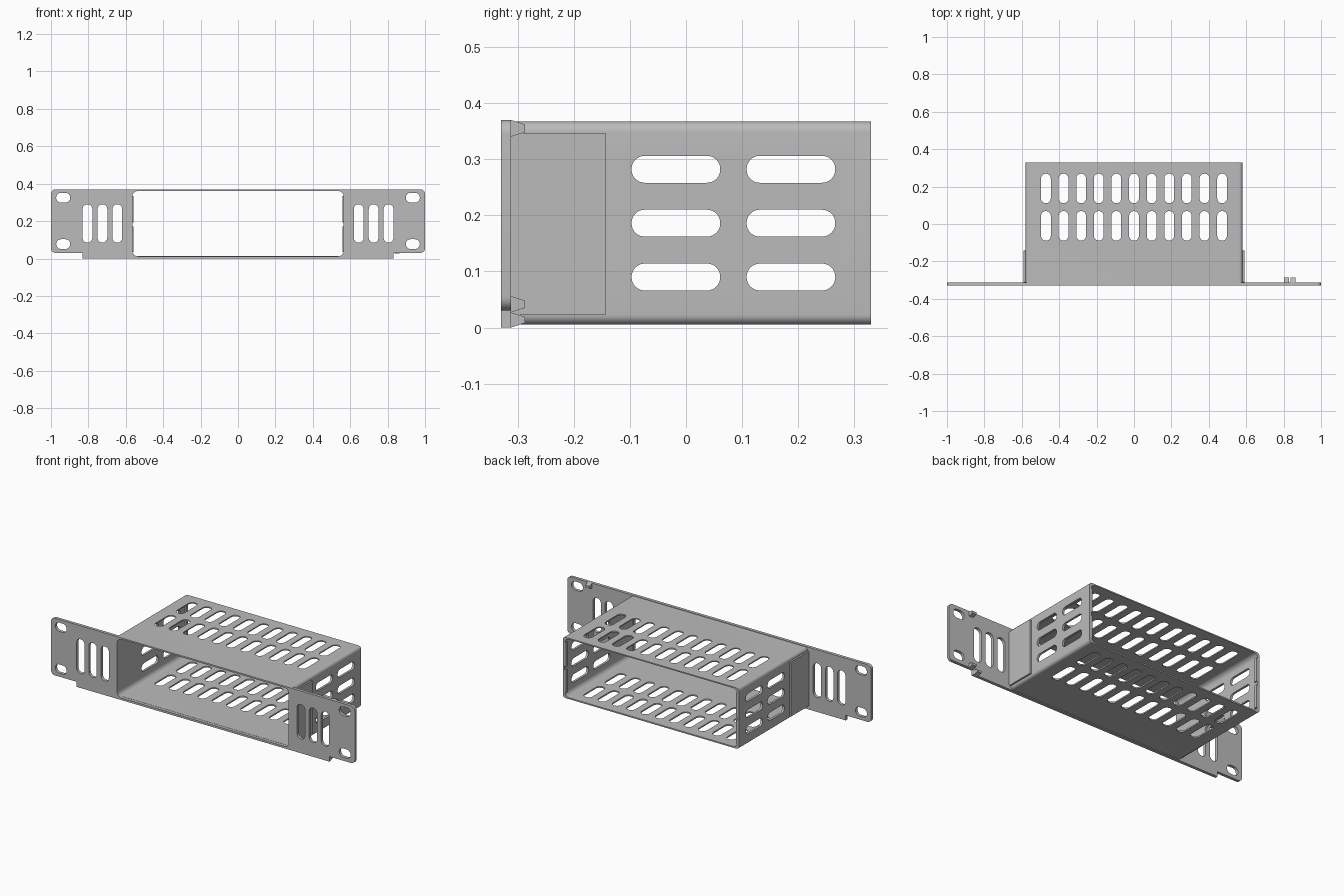
import bpy, bmesh, math
from mathutils import Vector

if "Cube" in bpy.data.objects:
    bpy.data.objects.remove(bpy.data.objects["Cube"])

grey = bpy.data.materials.new("light grey")
grey.use_nodes = True
colour = (0.5, 0.5, 0.5, 1)
grey.diffuse_color = colour
grey.node_tree.nodes["Principled BSDF"].inputs["Base Color"].default_value = colour

# Maps (u, v, depth) to world space for a prism along each axis
AXES = {
    "x": lambda u, v, d: Vector((d, u, v)),
    "y": lambda u, v, d: Vector((u, d, v)),
    "z": lambda u, v, d: Vector((u, v, d)),
}


def rounded(u0, u1, v0, v1, r, steps=8):
    """Outline of a rectangle with rounded corners."""
    corners = [(u1 - r, v1 - r), (u0 + r, v1 - r), (u0 + r, v0 + r), (u1 - r, v0 + r)]
    pts = []
    for i, (cu, cv) in enumerate(corners):
        for k in range(steps + 1):
            a = math.pi / 2 * (i + k / steps)
            pts.append((cu + r * math.cos(a), cv + r * math.sin(a)))
    return pts


def add_prism(bm, pts, axis, d0, d1):
    to_world = AXES[axis]
    low = [bm.verts.new(to_world(u, v, d0)) for u, v in pts]
    high = [bm.verts.new(to_world(u, v, d1)) for u, v in pts]
    bm.faces.new(low)
    bm.faces.new(high[::-1])
    n = len(pts)
    for i in range(n):
        bm.faces.new((low[i], high[i], high[(i + 1) % n], low[(i + 1) % n]))


def make(name, prisms):
    """Object made of separate prisms, each (points, axis, start, end)."""
    bm = bmesh.new()
    for prism in prisms:
        add_prism(bm, *prism)
    bmesh.ops.remove_doubles(bm, verts=bm.verts, dist=0.00005)
    bmesh.ops.recalc_face_normals(bm, faces=bm.faces)
    mesh = bpy.data.meshes.new(name)
    bm.to_mesh(mesh)
    bm.free()
    mesh.materials.append(grey)
    obj = bpy.data.objects.new(name, mesh)
    bpy.context.collection.objects.link(obj)
    return obj


def cut(obj, *groups):
    """Subtract each group of prisms, then bake the result."""
    cutters = []
    for prisms in groups:
        cutter = make("cutter", prisms)
        cutter.hide_render = True
        mod = obj.modifiers.new("cut", "BOOLEAN")
        mod.operation = "DIFFERENCE"
        mod.solver = "EXACT"
        mod.object = cutter
        cutters.append(cutter)
    graph = bpy.context.evaluated_depsgraph_get()
    baked = bpy.data.meshes.new_from_object(obj.evaluated_get(graph))
    obj.modifiers.clear()
    obj.data = baked
    for cutter in cutters:
        bpy.data.objects.remove(cutter)


def smooth(obj):
    bpy.ops.object.select_all(action="DESELECT")
    obj.select_set(True)
    bpy.context.view_layer.objects.active = obj
    bpy.ops.object.shade_smooth_by_angle(angle=math.radians(30))


FRONT, PLATE_BACK, REAR = -0.33, -0.312, 0.33

# Faceplate with ears, stepped lower corners, grip slots and bolt holes
plate = make("faceplate", [(rounded(-1, 1, 0, 0.37, 0.025), "y", FRONT, PLATE_BACK)])
opening = [(rounded(-0.565, 0.565, 0.012, 0.361, 0.03), "y", -0.4, -0.25)]
steps, holes = [], []
for s in (-1, 1):
    def span(a, b):
        return sorted((s * a, s * b))
    # The step cutter curves up at the ear's lower outer corner
    ear = [(0.832, -0.1), (0.832, 0.03), (0.975, 0.03)]
    ear += [(0.975 + 0.025 * math.sin(a), 0.055 - 0.025 * math.cos(a))
            for a in [math.pi / 12 * k for k in range(1, 7)]]
    ear += [(1.1, 0.055), (1.1, -0.1)]
    steps.append(([(s * u, v) for u, v in ear], "y", -0.4, -0.25))
    for x in (0.645, 0.725, 0.805):
        holes.append((rounded(*span(x - 0.026, x + 0.026), 0.085, 0.29, 0.0255), "y", -0.4, -0.25))
    for z in (0.077, 0.325):
        holes.append((rounded(*span(0.897, 0.972), z - 0.026, z + 0.026, 0.0255), "y", -0.4, -0.25))
cut(plate, opening, steps, holes)
smooth(plate)

# Sleeve open at both ends, vented on all four sides
sleeve = make("sleeve", [(rounded(-0.58, 0.58, 0.005, 0.367, 0.018), "y", PLATE_BACK, REAR)])
bore = [(rounded(-0.567, 0.567, 0.013, 0.36, 0.028), "y", -0.4, 0.4)]
floor_vents = []
for i in range(11):
    x = (i - 5) * 0.0942
    for y in (-0.01, 0.19):
        floor_vents.append((rounded(x - 0.026, x + 0.026, y - 0.079, y + 0.079, 0.0255), "z", -0.1, 0.5))
wall_vents = []
for y in (-0.018, 0.187):
    for z in (0.09, 0.186, 0.282):
        wall_vents.append((rounded(y - 0.079, y + 0.079, z - 0.024, z + 0.024, 0.0235), "x", -0.8, 0.8))
cut(sleeve, bore, floor_vents, wall_vents)
smooth(sleeve)

# Thickened side walls behind the faceplate, and small stops at the rear
for s, side in ((1, "left"), (-1, "right")):
    make(side + "_wall_reinforcement",
         [(rounded(PLATE_BACK, -0.143, 0.022, 0.347, 0.002, 2), "x", s * 0.576, s * 0.59)])
    make(side + "_rear_stops",
         [(rounded(0.312, REAR, z0, z1, 0.002, 2), "x", s * 0.559, s * 0.57)
          for z0, z1 in ((0.035, 0.172), (0.192, 0.335))])

# Tapered locating pegs behind the left ear
pegs = []
for x, z0, z1 in ((0.85, 0.34, 0.37), (0.85, 0.027, 0.056), (0.815, 0.0, 0.027)):
    taper = [(PLATE_BACK - 0.002, z0), (PLATE_BACK, z0), (-0.287, z0 + 0.008),
             (-0.287, z1 - 0.008), (PLATE_BACK, z1), (PLATE_BACK - 0.002, z1)]
    pegs.append((taper, "x", x - 0.014, x + 0.014))
make("locating_pegs", pegs)
